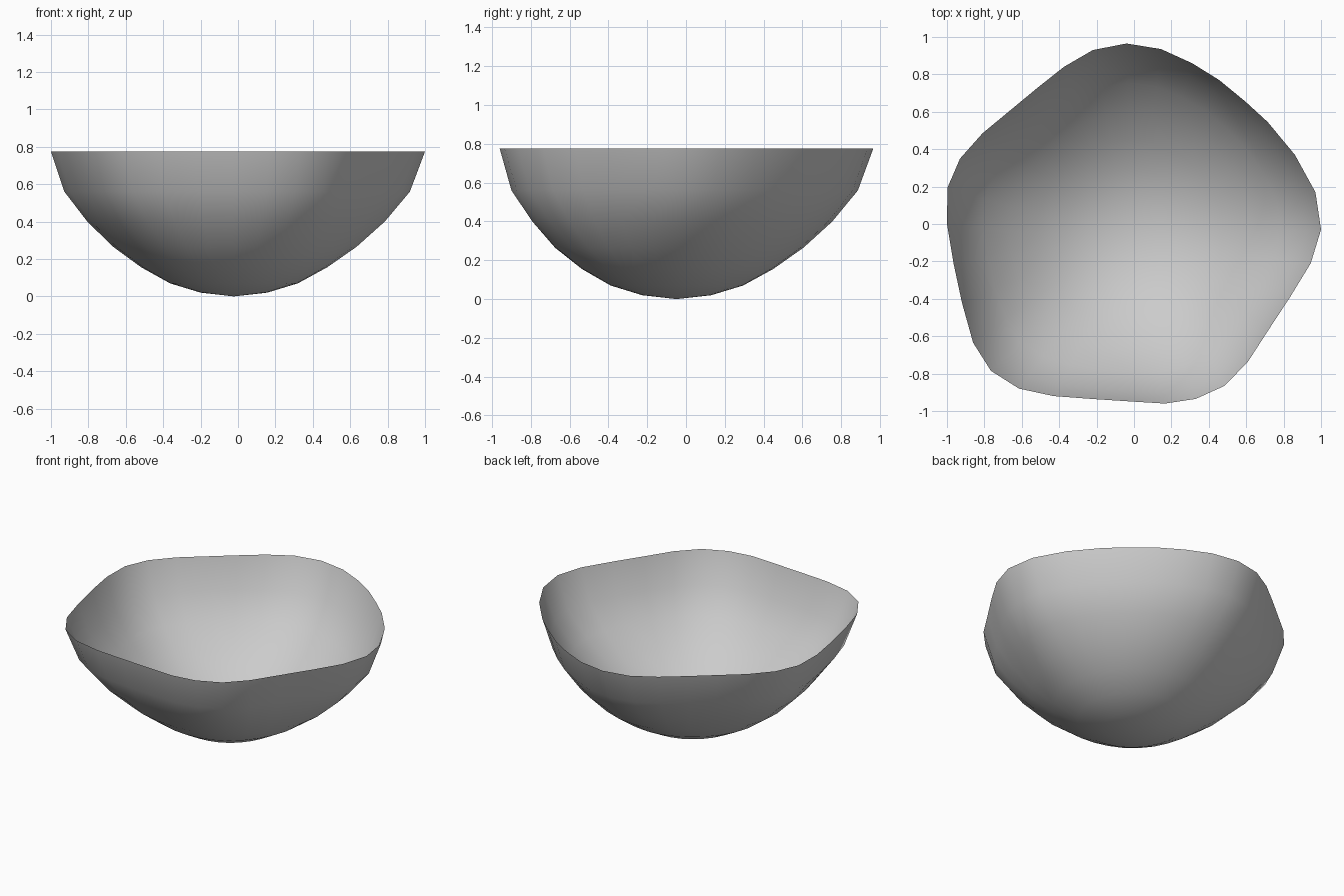
import bpy, bmesh
from math import cos, sin, tau

if "Cube" in bpy.data.objects:
    bpy.data.objects.remove(bpy.data.objects["Cube"])

# Wavy rim outline, 32 points anticlockwise from +x
RIM = [(1.0, -.03), (.97, .17), (.86, .37), (.715, .545), (.595, .655), (.455, .77), (.31, .86), (.145, .935),
       (-.04, .965), (-.22, .93), (-.375, .84), (-.52, .725), (-.665, .605), (-.81, .485), (-.93, .35), (-.997, .195),
       (-1.0, 0), (-.965, -.21), (-.92, -.42), (-.86, -.635), (-.765, -.785), (-.615, -.88), (-.43, -.92), (-.23, -.935),
       (-.03, -.948), (.165, -.96), (.33, -.935), (.485, -.865), (.61, -.735), (.72, -.565), (.835, -.39), (.945, -.21)]
CX, CY, MEAN_R = -.022, -.048, .962

# Rings from the base up: height, scale, how much of the rim waviness is kept
RINGS = [(.02, .185, 0), (.07, .355, .05), (.155, .513, .15), (.265, .667, .35),
         (.40, .806, .65), (.56, .929, .85), (.775, 1, 1)]

bm = bmesh.new()
n = len(RIM)
pole = bm.verts.new((CX, CY, 0))
loops = []
for z, f, w in RINGS:
    ring = []
    for i, (x, y) in enumerate(RIM):
        a = tau * i / n
        dx = w * (x - CX) + (1 - w) * MEAN_R * cos(a)
        dy = w * (y - CY) + (1 - w) * MEAN_R * sin(a)
        ring.append(bm.verts.new((CX + f * dx, CY + f * dy, z)))
    loops.append(ring)

# Base fan and side bands, facing outward
for i in range(n):
    j = (i + 1) % n
    bm.faces.new((pole, loops[0][j], loops[0][i]))
    for lo, hi in zip(loops, loops[1:]):
        bm.faces.new((lo[i], lo[j], hi[j], hi[i]))
for face in bm.faces:
    face.smooth = True

# Open thin bowl shell
mesh = bpy.data.meshes.new("bowl_shell")
bm.to_mesh(mesh)
bm.free()
bowl = bpy.data.objects.new("bowl_shell", mesh)
bpy.context.collection.objects.link(bowl)
